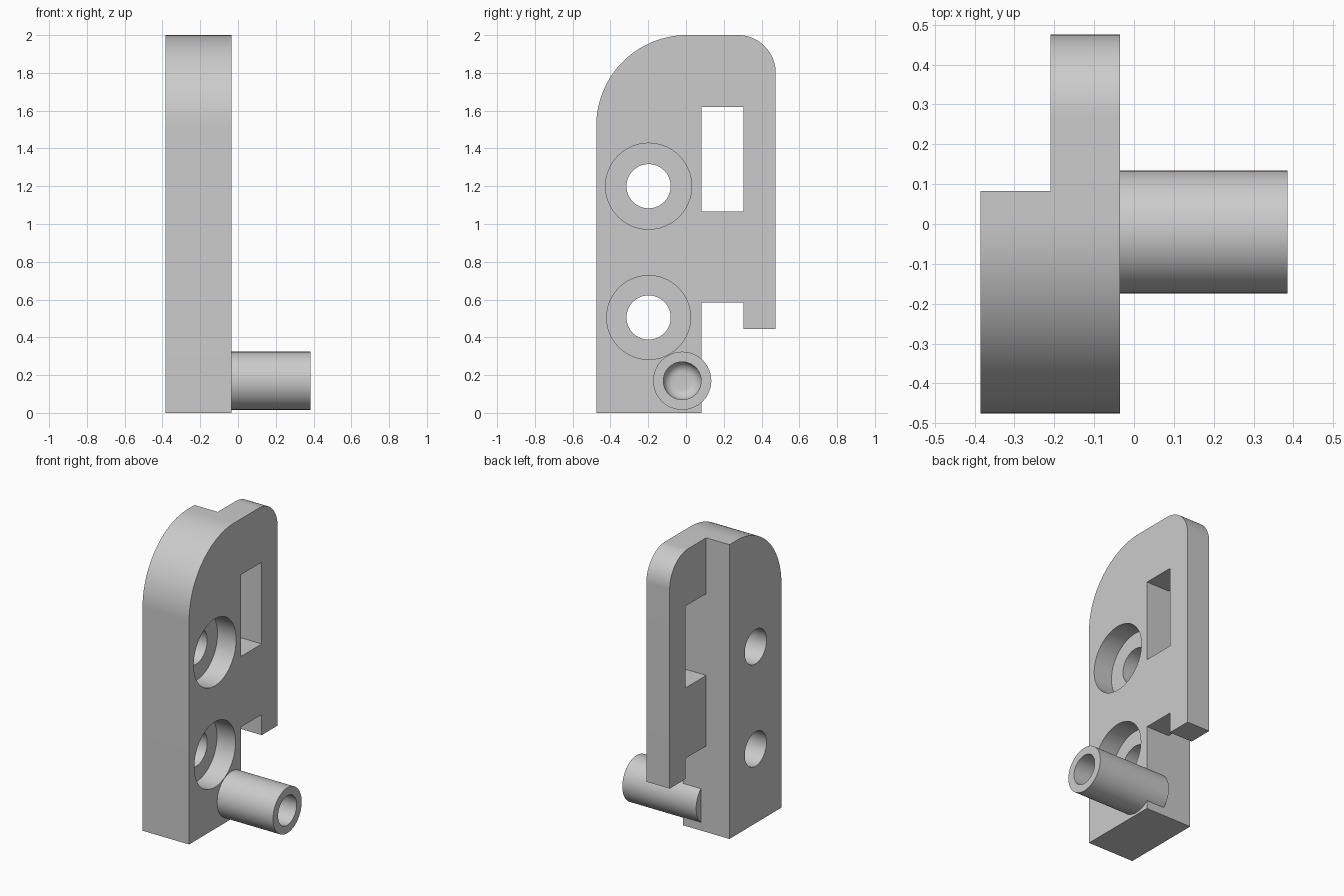
import bpy, bmesh, math
from mathutils import Matrix, Vector

cube = bpy.data.objects.get("Cube")
if cube:
    bpy.data.objects.remove(cube, do_unlink=True)

grey = bpy.data.materials.new("plain grey")
grey.use_nodes = True
colour = (0.6, 0.6, 0.6, 1)
grey.diffuse_color = colour
grey.node_tree.nodes["Principled BSDF"].inputs["Base Color"].default_value = colour

BACK, STEP, FACE = -0.385, -0.21, -0.035   # x of block back, plate back, shared face
SEAM, DEPTH, TOP = 0.083, 0.475, 2.0       # y of the step, half depth, height


def make_object(name, bm):
    bmesh.ops.recalc_face_normals(bm, faces=bm.faces)
    mesh = bpy.data.meshes.new(name)
    bm.to_mesh(mesh)
    bm.free()
    obj = bpy.data.objects.new(name, mesh)
    bpy.context.collection.objects.link(obj)
    mesh.materials.append(grey)
    return obj


def arc(cy, cz, r, start, end, steps=24):
    angles = [math.radians(start + (end - start) * i / steps) for i in range(steps + 1)]
    return [(cy + r * math.cos(a), cz + r * math.sin(a)) for a in angles]


def prism(name, outline, x0, x1):
    """Extrude a y-z outline along x."""
    bm = bmesh.new()
    face = bm.faces.new([bm.verts.new((x0, y, z)) for y, z in outline])
    side = bmesh.ops.extrude_face_region(bm, geom=[face])["geom"]
    verts = [v for v in side if isinstance(v, bmesh.types.BMVert)]
    bmesh.ops.translate(bm, verts=verts, vec=(x1 - x0, 0, 0))
    return make_object(name, bm)


def lathe(name, profile, y, z, segments=64):
    """Revolve an (x, radius) profile around an axis along x."""
    bm = bmesh.new()
    verts = [bm.verts.new((x, 0, r)) for x, r in profile]
    edges = [bm.edges.new(pair) for pair in zip(verts, verts[1:])]
    bmesh.ops.spin(bm, geom=verts + edges, cent=(0, 0, 0), axis=(1, 0, 0),
                   angle=math.tau, steps=segments)
    bmesh.ops.remove_doubles(bm, verts=bm.verts, dist=0.0001)
    bmesh.ops.translate(bm, verts=bm.verts, vec=(0, y, z))
    return make_object(name, bm)


def activate(obj):
    bpy.ops.object.select_all(action='DESELECT')
    obj.select_set(True)
    bpy.context.view_layer.objects.active = obj


def boolean(target, tool, operation):
    activate(target)
    mod = target.modifiers.new("cut", 'BOOLEAN')
    mod.operation, mod.object, mod.solver = operation, tool, 'EXACT'
    bpy.ops.object.modifier_apply(modifier=mod.name)
    bpy.data.objects.remove(tool, do_unlink=True)


def smooth(obj):
    activate(obj)
    bpy.ops.object.shade_smooth_by_angle(angle=math.radians(30))


# Thick block with the large rounded front corner
block_outline = [(-DEPTH, 0), (SEAM, 0), (SEAM, TOP)] + arc(0.005, 1.52, 0.48, 90, 180, 40)
body = prism("bracket_body", block_outline, BACK, FACE)

# Thin rear plate with the window, the bottom notch and a rounded corner
plate_outline = [(SEAM, 0.585), (0.305, 0.585), (0.305, 0.445), (DEPTH, 0.445)]
plate_outline += arc(DEPTH - 0.2, TOP - 0.2, 0.2, 0, 90)
plate_outline += [(SEAM, TOP), (SEAM, 1.62), (0.305, 1.62), (0.305, 1.065), (SEAM, 1.065)]
boolean(body, prism("rear_plate", plate_outline, STEP, FACE), 'UNION')

# Counterbored screw holes
for hole_z, bore in ((1.2, 0.228), (0.505, 0.222)):
    floor = FACE - 0.14
    cutter_profile = [(BACK - 0.1, 0), (BACK - 0.1, 0.117), (floor, 0.117),
                      (floor, bore), (FACE + 0.1, bore), (FACE + 0.1, 0)]
    boolean(body, lathe("hole_cutter", cutter_profile, -0.198, hole_z), 'DIFFERENCE')
smooth(body)

# Hollow peg, set into the block, with a rounded blind bore
floor, fillet, bore, end = 0.0, 0.055, 0.1, 0.385
peg_profile = [(-0.17, 0), (-0.17, 0.154), (end, 0.154), (end, bore)]
for i in range(9):
    a = math.radians(90 * i / 8)
    peg_profile.append((floor + fillet * (1 - math.sin(a)),
                        bore - fillet * (1 - math.cos(a))))
peg_profile.append((floor, 0))
smooth(lathe("hollow_peg", peg_profile, -0.02, 0.17))
